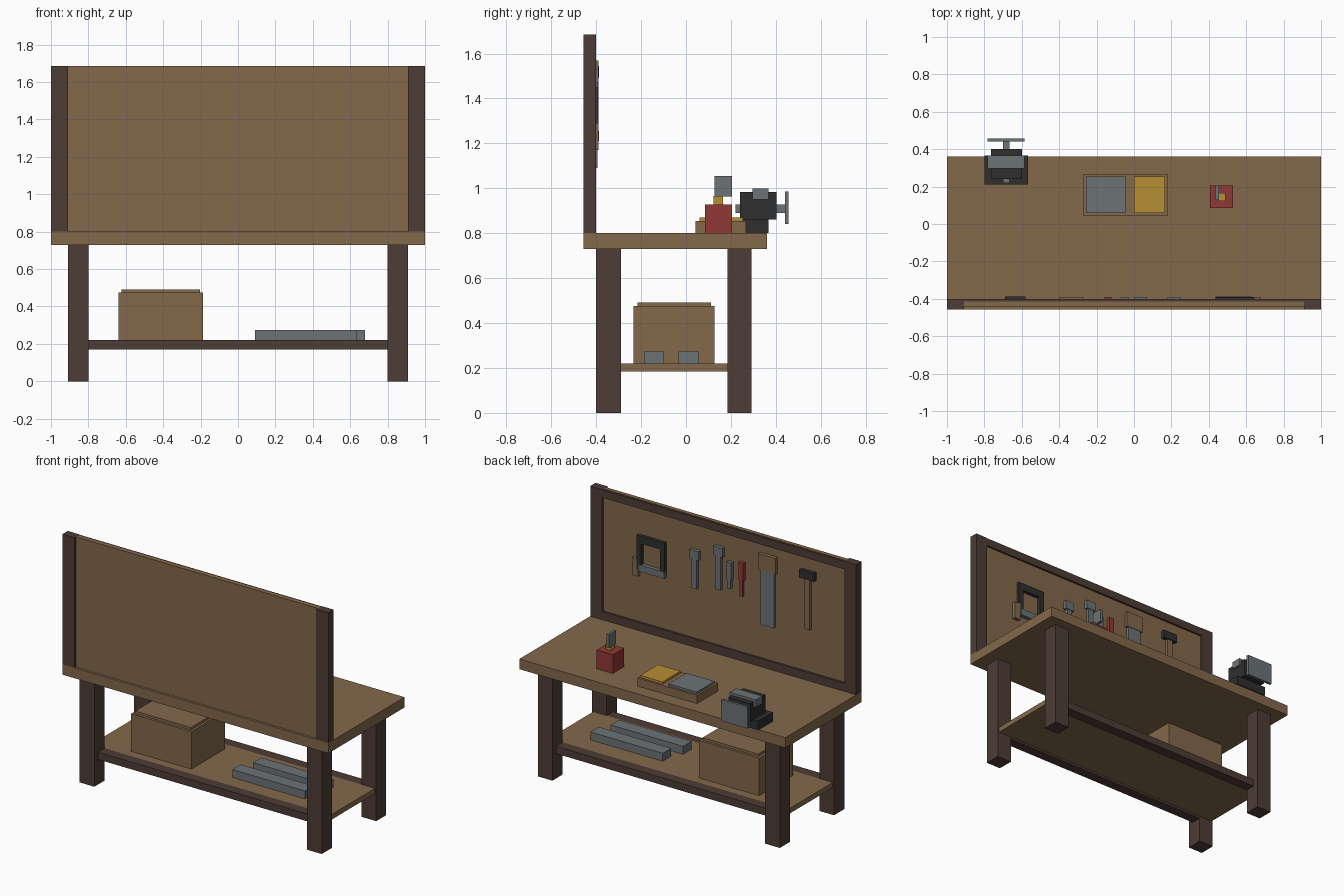
import bpy
import bmesh

cube = bpy.data.objects.get("Cube")
if cube:
    bpy.data.objects.remove(cube, do_unlink=True)


def material(name, rgb):
    m = bpy.data.materials.new(name)
    m.use_nodes = True
    m.diffuse_color = (*rgb, 1)
    m.node_tree.nodes["Principled BSDF"].inputs["Base Color"].default_value = (*rgb, 1)
    return m


wood = material("light wood", (0.23, 0.14, 0.07))
dark = material("dark wood", (0.075, 0.045, 0.036))
steel = material("steel grey", (0.15, 0.17, 0.18))
iron = material("black iron", (0.028, 0.028, 0.028))
red = material("red paint", (0.28, 0.04, 0.035))
yellow = material("yellow paint", (0.47, 0.27, 0.035))


def box(name, mat, x, y, z):
    """Box spanning the given (low, high) range on each axis."""
    bm = bmesh.new()
    bmesh.ops.create_cube(bm, size=1)
    for v in bm.verts:
        v.co = [r[0] if c < 0 else r[1] for c, r in zip(v.co, (x, y, z))]
    mesh = bpy.data.meshes.new(name)
    bm.to_mesh(mesh)
    bm.free()
    mesh.materials.append(mat)
    ob = bpy.data.objects.new(name, mesh)
    bpy.context.collection.objects.link(ob)
    return ob


# Bench
TOP = 0.80
SHELF = 0.22
box("tabletop", wood, (-1, 1), (-0.457, 0.36), (0.73, TOP))
for side, x in (("right", (-0.91, -0.80)), ("left", (0.80, 0.91))):
    box(f"front_{side}_leg", dark, x, (-0.40, -0.29), (0, 0.73))
    box(f"back_{side}_leg", dark, x, (0.185, 0.292), (0, 0.73))
for end, y in (("front", (-0.36, -0.29)), ("back", (0.185, 0.255))):
    box(f"{end}_shelf_rail", dark, (-0.80, 0.80), y, (0.17, SHELF))
box("shelf", wood, (-0.9, 0.9), (-0.29, 0.185), (0.185, SHELF))

# Tool board
box("board_panel", wood, (-0.91, 0.91), (-0.441, -0.414), (TOP, 1.685))
for side, x in (("right", (-1, -0.91)), ("left", (0.91, 1))):
    box(f"board_{side}_post", dark, x, (-0.457, -0.40), (TOP, 1.685))
box("board_top_rail", dark, (-0.91, 0.91), (-0.414, -0.40), (1.63, 1.683))
box("board_bottom_rail", dark, (-0.91, 0.91), (-0.414, -0.40), (TOP, 0.855))


# Hanging tools, each a flat piece on the board
def tool(name, mat, x, z, front=-0.39):
    box(name, mat, x, (-0.414, front), z)


tool("hacksaw_top", iron, (0.435, 0.645), (1.40, 1.45))
tool("hacksaw_inner_arm", iron, (0.435, 0.47), (1.22, 1.40))
tool("hacksaw_outer_arm", iron, (0.61, 0.645), (1.22, 1.40))
tool("hacksaw_blade", steel, (0.435, 0.63), (1.21, 1.255), -0.387)
tool("hacksaw_handle", wood, (0.635, 0.68), (1.17, 1.29))
tool("short_wrench_head", steel, (0.18, 0.25), (1.40, 1.46))
tool("short_wrench_shaft", steel, (0.195, 0.235), (1.20, 1.40), -0.393)
tool("long_wrench_head", steel, (0.0, 0.07), (1.47, 1.53))
tool("long_wrench_shaft", steel, (0.015, 0.055), (1.24, 1.47), -0.393)
tool("chisel_handle", steel, (-0.067, -0.03), (1.33, 1.45))
tool("chisel_blade", steel, (-0.058, -0.038), (1.27, 1.33), -0.393)
tool("screwdriver_handle", red, (-0.157, -0.12), (1.35, 1.47))
tool("screwdriver_shaft", red, (-0.148, -0.128), (1.24, 1.35), -0.393)
tool("saw_handle", wood, (-0.40, -0.27), (1.46, 1.57))
tool("saw_blade", steel, (-0.385, -0.285), (1.09, 1.46), -0.393)
tool("hammer_head", iron, (-0.69, -0.58), (1.49, 1.545), -0.387)
tool("hammer_handle", wood, (-0.655, -0.615), (1.15, 1.49), -0.393)

# Vise
box("vise_base", iron, (-0.80, -0.567), (0.21, 0.367), (TOP, 0.862))
box("vise_body", iron, (-0.765, -0.60), (0.24, 0.402), (0.862, 0.983))
box("vise_jaw", steel, (-0.782, -0.585), (0.297, 0.367), (0.95, 1.0))
box("vise_screw", steel, (-0.70, -0.665), (0.22, 0.44), (0.89, 0.927))
box("vise_handle", steel, (-0.782, -0.585), (0.44, 0.457), (0.84, 0.985))

# Parts tray
box("tray", wood, (-0.27, 0.178), (0.042, 0.267), (TOP, 0.855))
box("grey_tray_lid", steel, (-0.257, -0.045), (0.06, 0.253), (0.855, 0.87))
box("yellow_tray_lid", yellow, (0.0, 0.167), (0.06, 0.253), (0.855, 0.87))

# Oil can
box("can_body", red, (0.407, 0.528), (0.085, 0.205), (TOP, 0.928))
box("can_collar", yellow, (0.448, 0.488), (0.122, 0.165), (0.928, 0.966))
box("can_spout", steel, (0.437, 0.455), (0.128, 0.205), (0.964, 1.055))

# Things on the shelf
box("crate", wood, (-0.64, -0.187), (-0.233, 0.128), (SHELF, 0.475))
box("crate_lid", wood, (-0.622, -0.203), (-0.216, 0.111), (0.475, 0.492))
box("front_bar", steel, (0.09, 0.635), (-0.188, -0.098), (SHELF, 0.274))
box("back_bar", steel, (0.135, 0.68), (-0.033, 0.057), (SHELF, 0.274))
